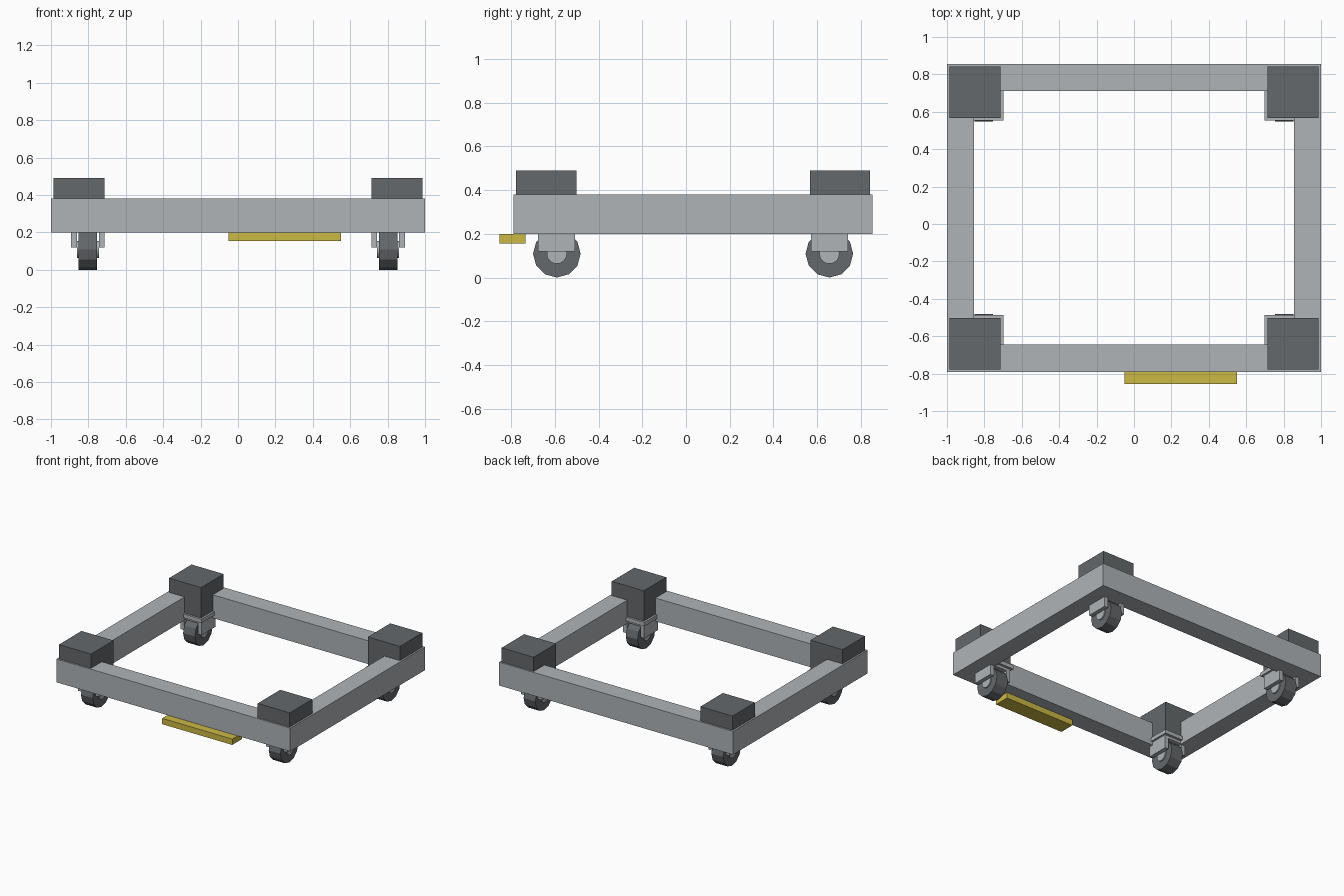
import bpy, math

if "Cube" in bpy.data.objects:
    bpy.data.objects.remove(bpy.data.objects["Cube"])


def material(name, rgb):
    m = bpy.data.materials.new(name)
    m.diffuse_color = (*rgb, 1)
    m.use_nodes = True
    m.node_tree.nodes["Principled BSDF"].inputs["Base Color"].default_value = m.diffuse_color
    return m


STEEL = material("light_grey_steel", (0.43, 0.455, 0.47))
DARK = material("dark_grey", (0.128, 0.138, 0.145))
YELLOW = material("yellow", (0.60, 0.48, 0.06))
MID_Y = 0.0325  # centre line of the frame


def box(name, x, y, z, mat):
    """Box from (min, max) ranges on each axis."""
    mid = [(r[0] + r[1]) / 2 for r in (x, y, z)]
    bpy.ops.mesh.primitive_cube_add(size=1, location=mid)
    ob = bpy.context.object
    ob.name = name
    ob.scale = [abs(r[1] - r[0]) for r in (x, y, z)]
    bpy.ops.object.transform_apply(location=False, rotation=False, scale=True)
    ob.data.materials.append(mat)
    return ob


def disc(name, centre, radius, width, sides, mat):
    """Cylinder with its axis along x."""
    bpy.ops.mesh.primitive_cylinder_add(vertices=sides, radius=radius, depth=width,
                                        location=centre, rotation=(0, math.pi / 2, 0))
    ob = bpy.context.object
    ob.name = name
    ob.data.materials.append(mat)
    return ob


# Frame rails
for side, s in (("left", -1), ("right", 1)):
    box(side + "_rail", (s * 0.855, s * 1.0), (-0.645, 0.71), (0.20, 0.38), STEEL)
box("front_rail", (-1, 1), (-0.79, -0.645), (0.20, 0.38), STEEL)
box("back_rail", (-1, 1), (0.71, 0.855), (0.20, 0.38), STEEL)

# Pedal under the front rail
box("pedal", (-0.05, 0.55), (-0.855, -0.735), (0.155, 0.20), YELLOW)

# Corners: block, mounting plate, fork, wheel and hub
for sx, xname in ((-1, "left"), (1, "right")):
    for sy, yname in ((-1, "front"), (1, "back")):
        tag = f"{yname}_{xname}_"

        def xr(a, b):
            return (sx * a, sx * b)

        def yr(a, b):
            return (MID_Y + sy * a, MID_Y + sy * b)

        box(tag + "corner_block", xr(0.713, 0.987), yr(0.535, 0.81), (0.255, 0.49), DARK)
        box(tag + "caster_plate", xr(0.698, 0.98), yr(0.52, 0.80), (0.225, 0.255), STEEL)
        box(tag + "fork_top", xr(0.713, 0.893), yr(0.54, 0.71), (0.205, 0.225), STEEL)
        for leg, a, b in (("inner", 0.713, 0.744), ("outer", 0.862, 0.893)):
            box(tag + leg + "_fork_leg", xr(a, b), yr(0.54, 0.71), (0.12, 0.206), STEEL)
        centre = (sx * 0.803, MID_Y + sy * 0.624, 0.109)
        disc(tag + "wheel", centre, 0.109, 0.10, 12, DARK)
        disc(tag + "hub", centre, 0.046, 0.118, 24, STEEL)
